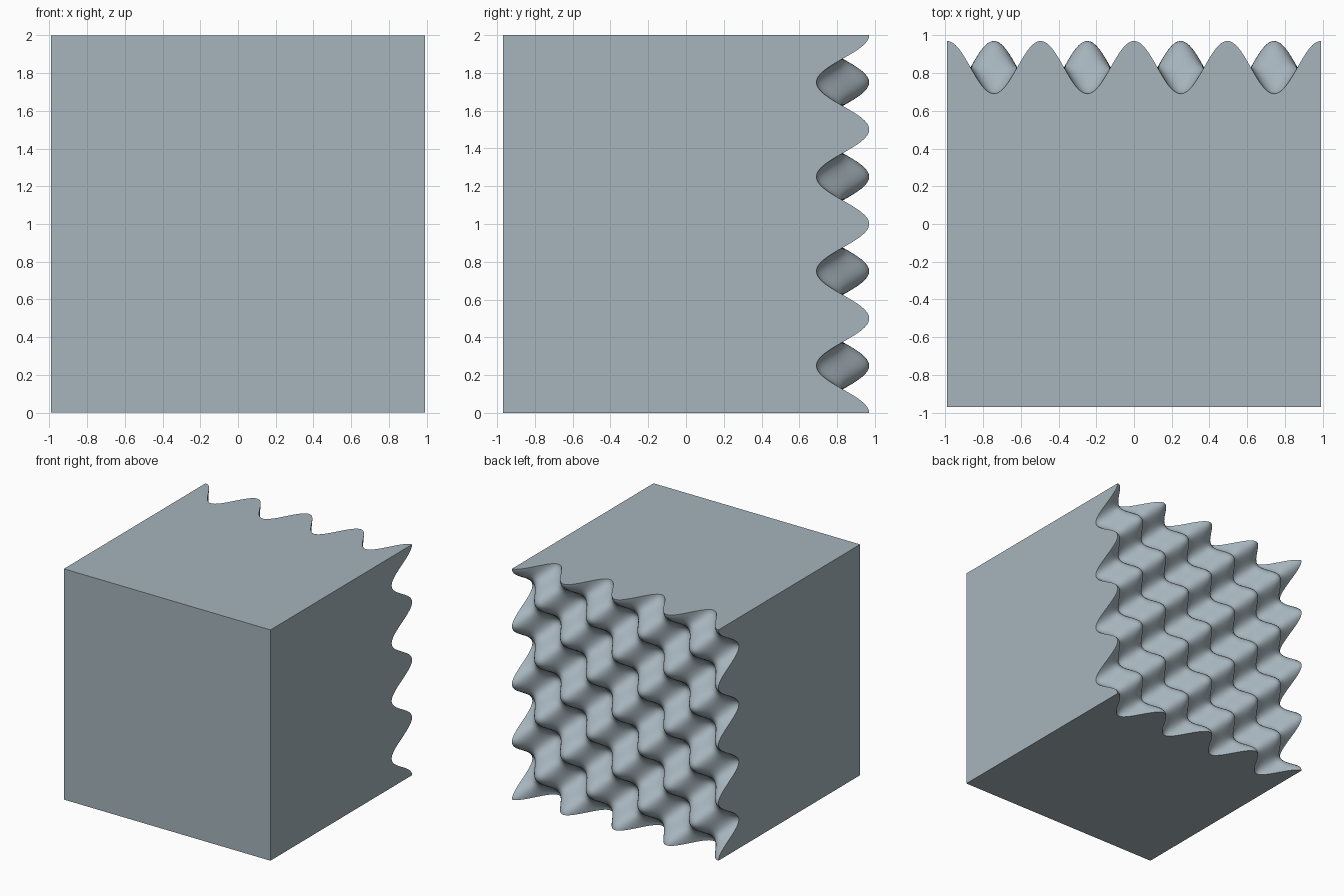
import bpy, bmesh, math

if "Cube" in bpy.data.objects:
    bpy.data.objects.remove(bpy.data.objects["Cube"])

WX, Y0, H = 0.99, -0.97, 2.0      # half width, front plane, height
YM, AMP, WAVES = 0.83, 0.14, 4    # wavy back: mean depth, amplitude, periods
N = 128                           # grid steps across the wavy face

bm = bmesh.new()

# wavy egg-crate back face
grid = []
for j in range(N + 1):
    row = []
    for i in range(N + 1):
        u, v = i / N, j / N
        y = YM + AMP * math.cos(2 * math.pi * WAVES * u) * math.cos(2 * math.pi * WAVES * v)
        row.append(bm.verts.new((-WX + 2 * WX * u, y, H * v)))
    grid.append(row)
for j in range(N):
    for i in range(N):
        f = bm.faces.new((grid[j][i], grid[j + 1][i], grid[j + 1][i + 1], grid[j][i + 1]))
        f.smooth = True

# flat front corners
bl, br, tr, tl = [bm.verts.new((x, Y0, z)) for x, z in ((-WX, 0), (WX, 0), (WX, H), (-WX, H))]

# flat front, bottom, top, left and right faces following the wavy rim
bm.faces.new((bl, br, tr, tl))
bm.faces.new([br, bl] + grid[0])
bm.faces.new([tl, tr] + grid[N][::-1])
bm.faces.new([bl, tl] + [r[0] for r in reversed(grid)])
bm.faces.new([tr, br] + [r[N] for r in grid])
bmesh.ops.recalc_face_normals(bm, faces=bm.faces)

# keep the rim and block corners crisp
for e in bm.edges:
    if not all(f.smooth for f in e.link_faces):
        e.smooth = False

mesh = bpy.data.meshes.new("wavy_block")
bm.to_mesh(mesh)
bm.free()
block = bpy.data.objects.new("wavy_block", mesh)
bpy.context.collection.objects.link(block)

mat = bpy.data.materials.new("blue grey")
mat.diffuse_color = (0.381, 0.456, 0.503, 1)
mat.use_nodes = True
mat.node_tree.nodes["Principled BSDF"].inputs["Base Color"].default_value = mat.diffuse_color
mesh.materials.append(mat)
